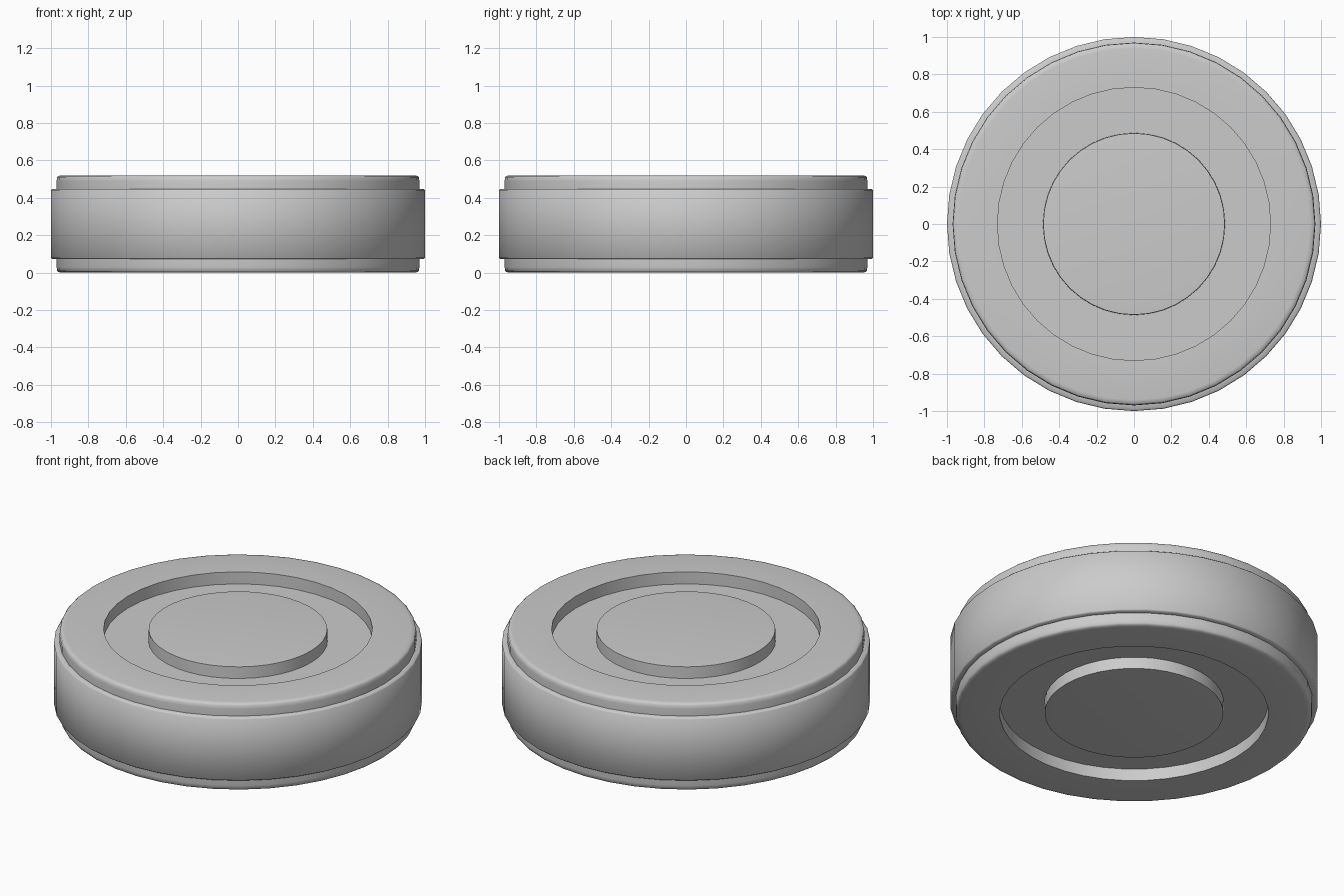
import bpy, bmesh, math
from mathutils import Vector, Matrix

cube = bpy.data.objects.get("Cube")
if cube:
    bpy.data.objects.remove(cube, do_unlink=True)

SEGMENTS = 40
HEIGHT = 0.52
STEP = 0.072          # depth of the shoulder and of the recess

steel = bpy.data.materials.new("brushed_steel_grey")
steel.use_nodes = True
colour = (0.6, 0.6, 0.6, 1)
steel.diffuse_color = colour
steel.node_tree.nodes["Principled BSDF"].inputs["Base Color"].default_value = colour


def lathe(name, half_profile):
    """Spin a (radius, z) half profile, mirrored about mid height."""
    profile = half_profile + [(r, HEIGHT - z) for r, z in reversed(half_profile)]
    bm = bmesh.new()
    verts = [bm.verts.new((r, 0, z)) for r, z in profile]
    edges = [bm.edges.new(pair) for pair in zip(verts, verts[1:])]
    bmesh.ops.spin(bm, geom=verts + edges, cent=(0, 0, 0), axis=(0, 0, 1),
                   angle=math.tau, steps=SEGMENTS, use_duplicate=False)
    bmesh.ops.remove_doubles(bm, verts=bm.verts, dist=0.0005)
    bmesh.ops.recalc_face_normals(bm, faces=bm.faces)
    mesh = bpy.data.meshes.new(name)
    bm.to_mesh(mesh)
    bm.free()
    mesh.materials.append(steel)
    obj = bpy.data.objects.new(name, mesh)
    bpy.context.collection.objects.link(obj)
    bpy.ops.object.select_all(action="DESELECT")
    obj.select_set(True)
    bpy.context.view_layer.objects.active = obj
    bpy.ops.object.shade_smooth_by_angle(angle=math.radians(50))


# Body: hub disc, annular recess and rounded rim on both faces
lathe("hub_and_rim", [
    (0, 0), (0.45, 0), (0.485, 0.003), (0.487, STEP), (0.73, STEP), (0.73, 0),
    (0.94, 0), (0.96, 0.003), (0.967, 0.01), (0.97, 0.03), (0.97, STEP + 0.02),
])

# Wide outer band with slightly eased edges
lathe("outer_band", [
    (0.96, STEP), (0.993, STEP), (1.0, STEP + 0.007),
])
